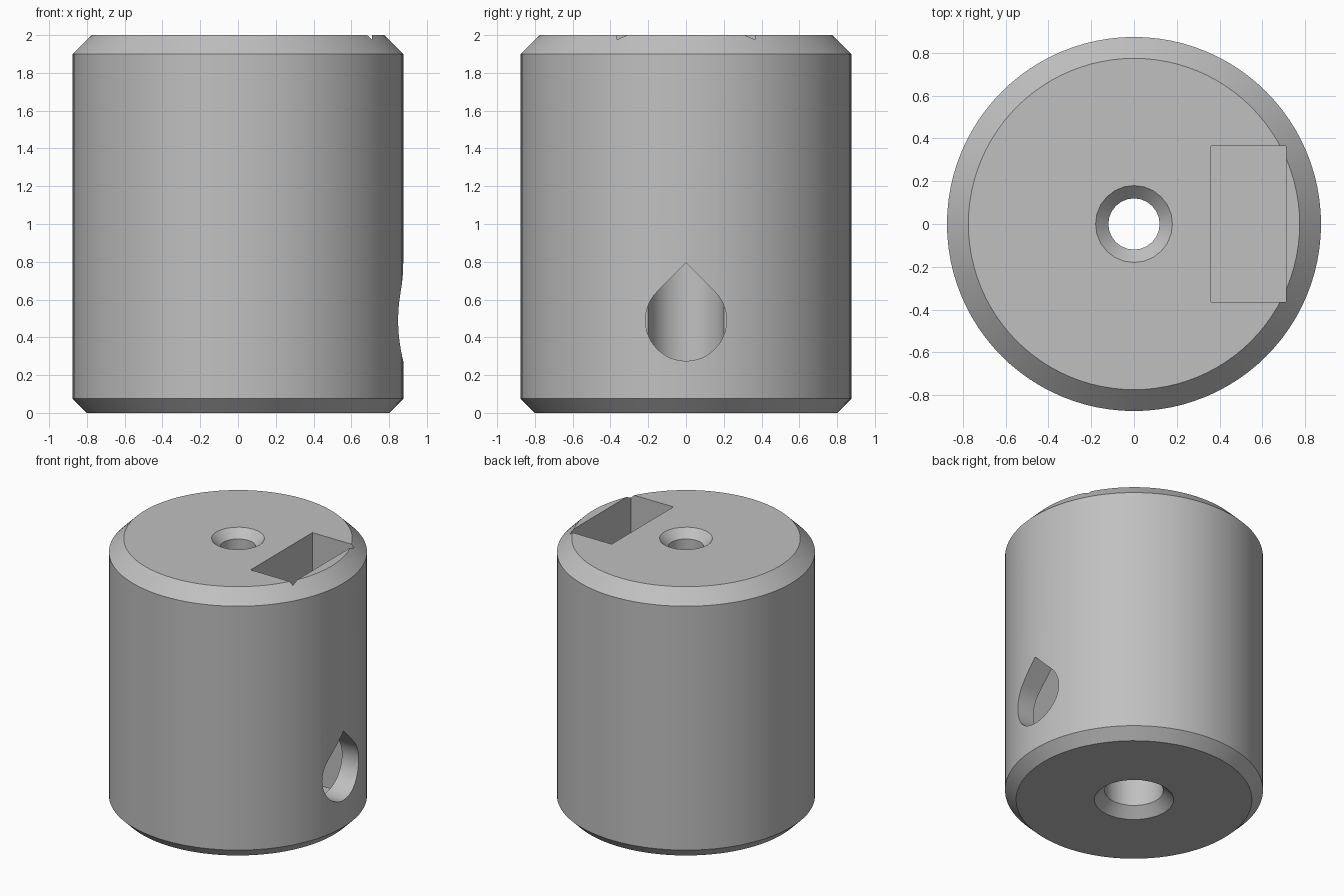
import bpy, bmesh, math

cube = bpy.data.objects.get("Cube")
if cube:
    bpy.data.objects.remove(cube, do_unlink=True)

grey = bpy.data.materials.new("plain grey")
grey.use_nodes = True
colour = (0.53, 0.53, 0.53, 1)
grey.diffuse_color = colour
grey.node_tree.nodes["Principled BSDF"].inputs["Base Color"].default_value = colour


def finish(name, bm):
    bmesh.ops.recalc_face_normals(bm, faces=bm.faces[:])
    mesh = bpy.data.meshes.new(name)
    bm.to_mesh(mesh)
    bm.free()
    mesh.materials.append(grey)
    obj = bpy.data.objects.new(name, mesh)
    bpy.context.collection.objects.link(obj)
    return obj


def lathe(name, profile, sides):
    """Capped solid of revolution from (radius, height) pairs."""
    bm = bmesh.new()
    rings = []
    for r, z in profile:
        angles = [2 * math.pi * i / sides for i in range(sides)]
        rings.append([bm.verts.new((r * math.cos(a), r * math.sin(a), z)) for a in angles])
    for low, high in zip(rings, rings[1:]):
        for i in range(sides):
            j = (i + 1) % sides
            bm.faces.new((low[i], low[j], high[j], high[i]))
    bm.faces.new(rings[0])
    bm.faces.new(rings[-1])
    return finish(name, bm)


def prism_x(name, outline, x0, x1):
    """Solid with a (y, z) outline, running along x."""
    bm = bmesh.new()
    face = bm.faces.new([bm.verts.new((x0, y, z)) for y, z in outline])
    out = bmesh.ops.extrude_face_region(bm, geom=[face])
    moved = [v for v in out["geom"] if isinstance(v, bmesh.types.BMVert)]
    bmesh.ops.translate(bm, verts=moved, vec=(x1 - x0, 0, 0))
    return finish(name, bm)


# Chamfered cylindrical body
body = lathe("body", [(0.8, 0), (0.875, 0.075), (0.875, 1.9), (0.775, 2)], 96)

# Stepped centre bore, countersunk at both ends
bore = lathe("bore_cutter", [(0.29, -0.02), (0.2, 0.07), (0.2, 1),
                             (0.12, 1), (0.12, 1.94), (0.2, 2.02)], 24)

# Rectangular nut slot, open at the top
slot = prism_x("slot_cutter", [(-0.365, 0.125), (0.365, 0.125),
                               (0.365, 2.1), (-0.365, 2.1)], 0.36, 0.71)

# Teardrop screw hole from the right side into the bore
radius, centre = 0.215, 0.49
arc = [math.radians(135 + 270 * i / 36) for i in range(37)]
drop = [(radius * math.cos(a), centre + radius * math.sin(a)) for a in arc]
drop.append((0, centre + radius * math.sqrt(2)))
hole = prism_x("screw_hole_cutter", drop, 0, 1)

# Cut the openings and bake the result
cutters = [bore, slot, hole]
for cutter in cutters:
    cutter.hide_render = True
    mod = body.modifiers.new(cutter.name, "BOOLEAN")
    mod.operation = "DIFFERENCE"
    mod.solver = "EXACT"
    mod.object = cutter
bpy.context.view_layer.update()
graph = bpy.context.evaluated_depsgraph_get()
result = bpy.data.meshes.new_from_object(body.evaluated_get(graph))
body.modifiers.clear()
body.data = result
for cutter in cutters:
    bpy.data.objects.remove(cutter, do_unlink=True)

# Smooth the curved walls, keep the chamfer and slot edges sharp
bpy.ops.object.select_all(action="DESELECT")
body.select_set(True)
bpy.context.view_layer.objects.active = body
bpy.ops.object.shade_smooth_by_angle(angle=math.radians(20))
